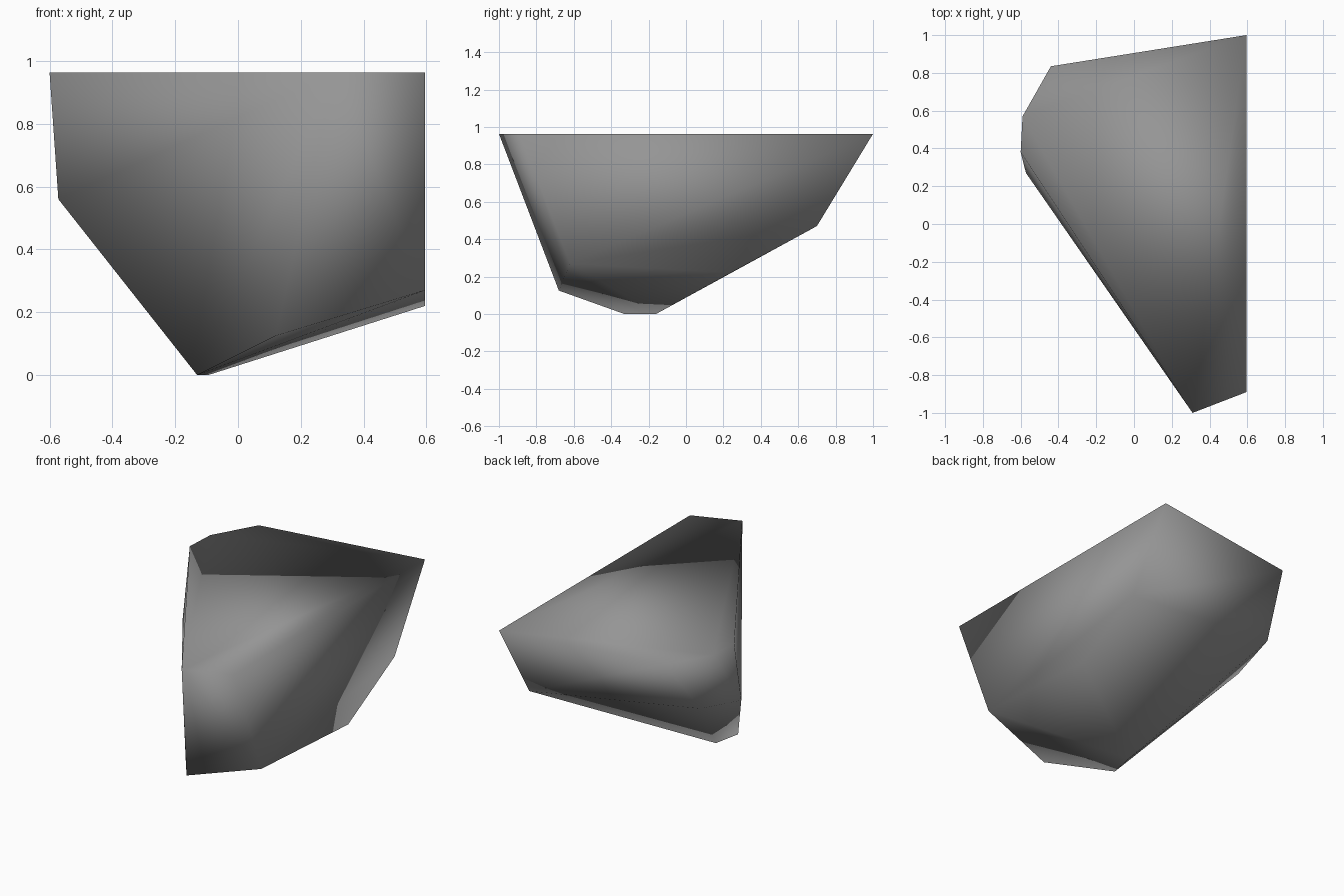
import bpy, bmesh, math

if "Cube" in bpy.data.objects:
    bpy.data.objects.remove(bpy.data.objects["Cube"])

# Flat top outline (x, y) of the rock chunk
TOP_Z = 0.963
top_outline = [(-0.6, 0.38), (-0.59, 0.57), (-0.44, 0.835),
               (0.595, 1.0), (0.595, -0.89), (0.31, -1.0)]

# Lower corners: cut right side, front ledge, foot and left shoulder
lower_corners = [
    (0.595, 0.70, 0.47), (0.595, 0.24, 0.22), (0.595, -0.62, 0.27),
    (0.12, -0.68, 0.125), (-0.13, -0.33, 0.0), (-0.095, -0.16, 0.0),
    (-0.572, 0.27, 0.56), (-0.52, 0.60, 0.62),
]

# Rock body: convex hull of the corners, merged into flat facets
bm = bmesh.new()
for p in [(x, y, TOP_Z) for x, y in top_outline] + lower_corners:
    bm.verts.new(p)
bmesh.ops.convex_hull(bm, input=bm.verts[:])
bmesh.ops.dissolve_limit(bm, angle_limit=math.radians(2),
                         verts=bm.verts[:], edges=bm.edges[:])
bmesh.ops.recalc_face_normals(bm, faces=bm.faces[:])

# Fully smooth shading over the coarse facets
for f in bm.faces:
    f.smooth = True

mesh = bpy.data.meshes.new("rock_chunk")
bm.to_mesh(mesh)
bm.free()

# Stone grey
grey = bpy.data.materials.new("stone_grey")
grey.diffuse_color = (0.3, 0.3, 0.3, 1.0)
grey.use_nodes = True
grey.node_tree.nodes["Principled BSDF"].inputs["Base Color"].default_value = grey.diffuse_color
mesh.materials.append(grey)

rock = bpy.data.objects.new("rock_chunk", mesh)
bpy.context.collection.objects.link(rock)
